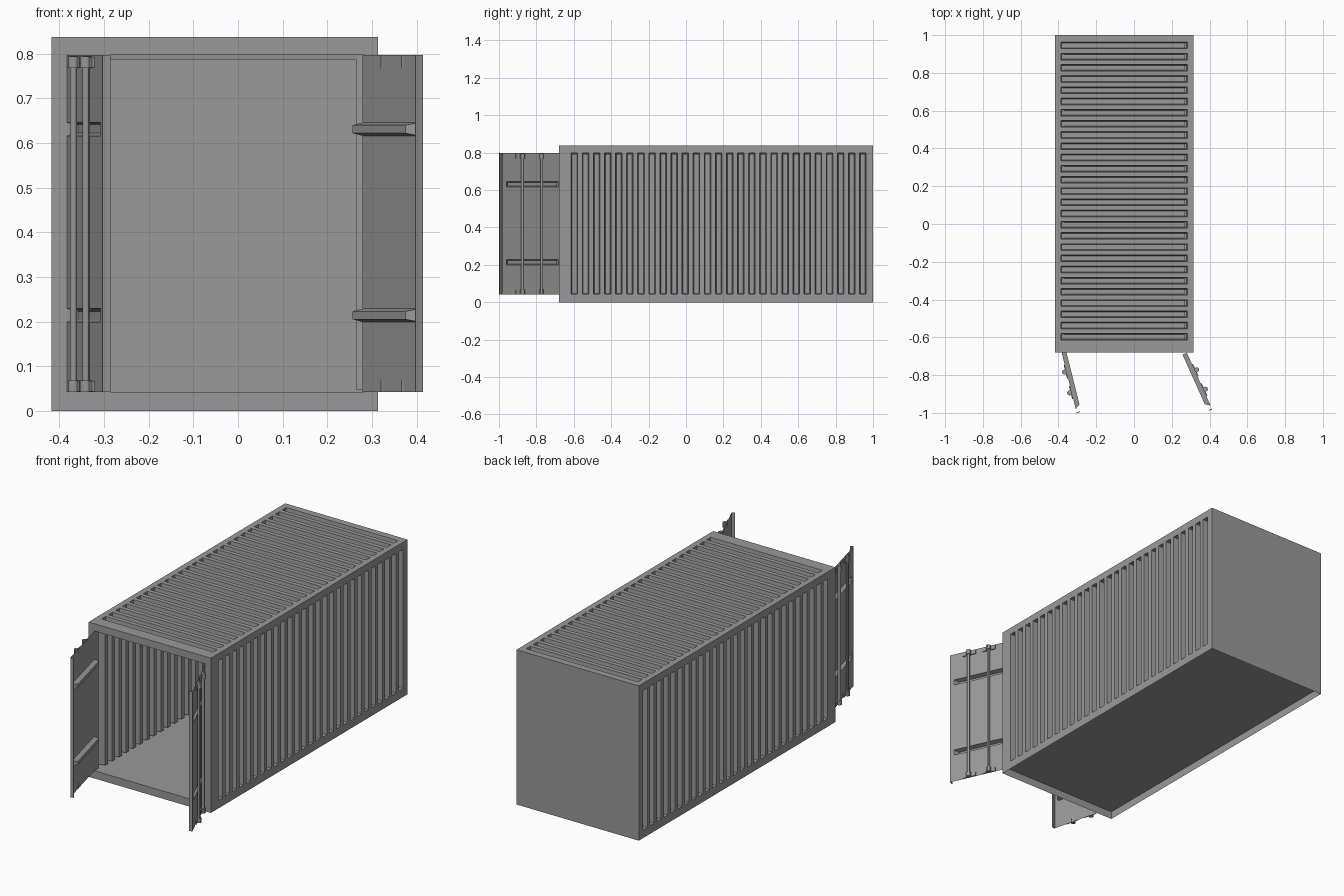
import bpy, bmesh, math
from mathutils import Matrix

if "Cube" in bpy.data.objects:
    bpy.data.objects.remove(bpy.data.objects["Cube"])

X0, X1, Y0, Y1, H = -0.418, 0.314, -0.68, 1.0, 0.837   # container shell
OX0, OX1, OZ0, OZ1 = -0.383, 0.279, 0.042, 0.797       # door opening

grey = bpy.data.materials.new("dark_grey")
grey.diffuse_color = (0.32, 0.32, 0.32, 1)
grey.use_nodes = True
grey.node_tree.nodes["Principled BSDF"].inputs["Base Color"].default_value = grey.diffuse_color


def finish(name, bm, matrix=None):
    bmesh.ops.remove_doubles(bm, verts=bm.verts, dist=1e-5)
    if matrix is not None:
        bm.transform(matrix)
        if matrix.determinant() < 0:
            bmesh.ops.reverse_faces(bm, faces=bm.faces)
    me = bpy.data.meshes.new(name)
    bm.to_mesh(me)
    bm.free()
    me.materials.append(grey)
    ob = bpy.data.objects.new(name, me)
    bpy.context.collection.objects.link(ob)
    return ob


def quad(bm, *pts):
    return bm.faces.new([bm.verts.new(p) for p in pts])


def pressed_sheet(bm, place, ur, vr, grooves, gv, depth, slope, tapers):
    """Sheet over ur x vr with grooves (u ranges) pressed in across gv."""
    def face(*pts):
        quad(bm, *[place(*p) for p in pts])

    def flat(a, b, c, d):
        face((a, c, 0), (b, c, 0), (b, d, 0), (a, d, 0))
    edges = [ur[0]] + [e for g in grooves for e in g] + [ur[1]]
    c, d = gv
    for i, (a, b) in enumerate(zip(edges, edges[1:])):
        flat(a, b, vr[0], c)
        flat(a, b, d, vr[1])
        if i % 2 == 0:
            flat(a, b, c, d)
            continue
        out = [(a, c, 0), (b, c, 0), (b, d, 0), (a, d, 0)]
        e, f, g, h = a + slope, b - slope, c + tapers[0], d - tapers[1]
        inn = [(e, g, depth), (f, g, depth), (f, h, depth), (e, h, depth)]
        face(*inn)
        for k in range(4):
            j = (k + 1) % 4
            face(out[k], out[j], inn[j], inn[k])


# Corrugated side walls and roof
grooves = [(-0.614 + 0.0593 * i, -0.614 + 0.0593 * i + 0.035) for i in range(27)]
for name, place, vr, gv, flip in (
        ("right_wall", lambda u, v, t: (X1 - t, u, v), (0, H), (0.044, 0.799), False),
        ("left_wall", lambda u, v, t: (X0 + t, u, v), (0, H), (0.044, 0.799), True),
        ("roof", lambda u, v, t: (v, u, H - t), (X0, X1), (-0.386, 0.282), True)):
    bm = bmesh.new()
    pressed_sheet(bm, place, (Y0, Y1), vr, grooves, gv, 0.05, 0.005, (0.004, 0.004))
    if flip:
        bmesh.ops.reverse_faces(bm, faces=bm.faces)
    finish(name, bm)

# Flat back wall and raised floor
bm = bmesh.new()
quad(bm, (X1, Y1, 0), (X0, Y1, 0), (X0, Y1, H), (X1, Y1, H))
finish("back_wall", bm)
bm = bmesh.new()
quad(bm, (X0, Y0, OZ0), (X1, Y0, OZ0), (X1, Y1, OZ0), (X0, Y1, OZ0))
finish("floor", bm)

# Front frame with a short return into the opening
bm = bmesh.new()
outer = [(X0, 0), (X1, 0), (X1, H), (X0, H)]
inner = [(OX0, OZ0), (OX1, OZ0), (OX1, OZ1), (OX0, OZ1)]
for k in range(4):
    j = (k + 1) % 4
    (a, b), (c, d) = outer[k], outer[j]
    (e, f), (g, h) = inner[j], inner[k]
    quad(bm, (a, Y0, b), (c, Y0, d), (e, Y0, f), (g, Y0, h))
    if k:  # the floor already forms the sill
        quad(bm, (g, Y0, h), (e, Y0, f), (e, Y0 + 0.035, f), (g, Y0 + 0.035, h))
finish("front_frame", bm)


# Doors, modelled closed (x = width, +y = inward) and then swung open
def box(bm, center, size):
    m = Matrix.Translation(center) @ Matrix.Diagonal((*size, 1))
    bmesh.ops.create_cube(bm, size=1, matrix=m)


def rod(bm, s, z, radius, depth):
    bmesh.ops.create_cone(bm, cap_ends=True, segments=12, radius1=radius, radius2=radius,
                          depth=depth, matrix=Matrix.Translation((s, -0.011, z)))


def smooth(ob):
    bpy.context.view_layer.objects.active = ob
    ob.select_set(True)
    bpy.ops.object.shade_smooth_by_angle()
    ob.select_set(False)


L = 0.33
for side, hinge, angle, sx in (("left", OX0, -76, 1), ("right", OX1, 114.2, -1)):
    M = (Matrix.Translation((hinge, Y0, 0)) @ Matrix.Rotation(math.radians(angle), 4, 'Z')
         @ Matrix.Diagonal((sx, 1, 1, 1)))
    # panel with two pressed channels
    bm = bmesh.new()
    pressed_sheet(bm, lambda u, v, t: (v, t, u), (OZ0, OZ1), (0, L),
                  [(0.199, 0.229), (0.616, 0.646)], (0.002, 0.308), 0.025, 0.006, (0.0, 0.018))
    bmesh.ops.reverse_faces(bm, faces=bm.faces)
    finish(side + "_door", bm, M)
    # folded lip along the free edge
    bm = bmesh.new()
    box(bm, (L - 0.002, 0.009, (OZ0 + OZ1) / 2), (0.004, 0.018, OZ1 - OZ0))
    finish(side + "_door_lip", bm, M)
    # locking rods
    bm = bmesh.new()
    for s in (0.105, 0.218):
        rod(bm, s, 0.42, 0.008, 0.75)
    smooth(finish(side + "_lock_rods", bm, M))
    # rod brackets: flat ears with a round sleeve
    bm = bmesh.new()
    for s in (0.105, 0.218):
        for z in (0.055, 0.781):
            box(bm, (s, -0.003, z), (0.072, 0.006, 0.023))
            rod(bm, s, z, 0.013, 0.025)
    smooth(finish(side + "_rod_brackets", bm, M))
